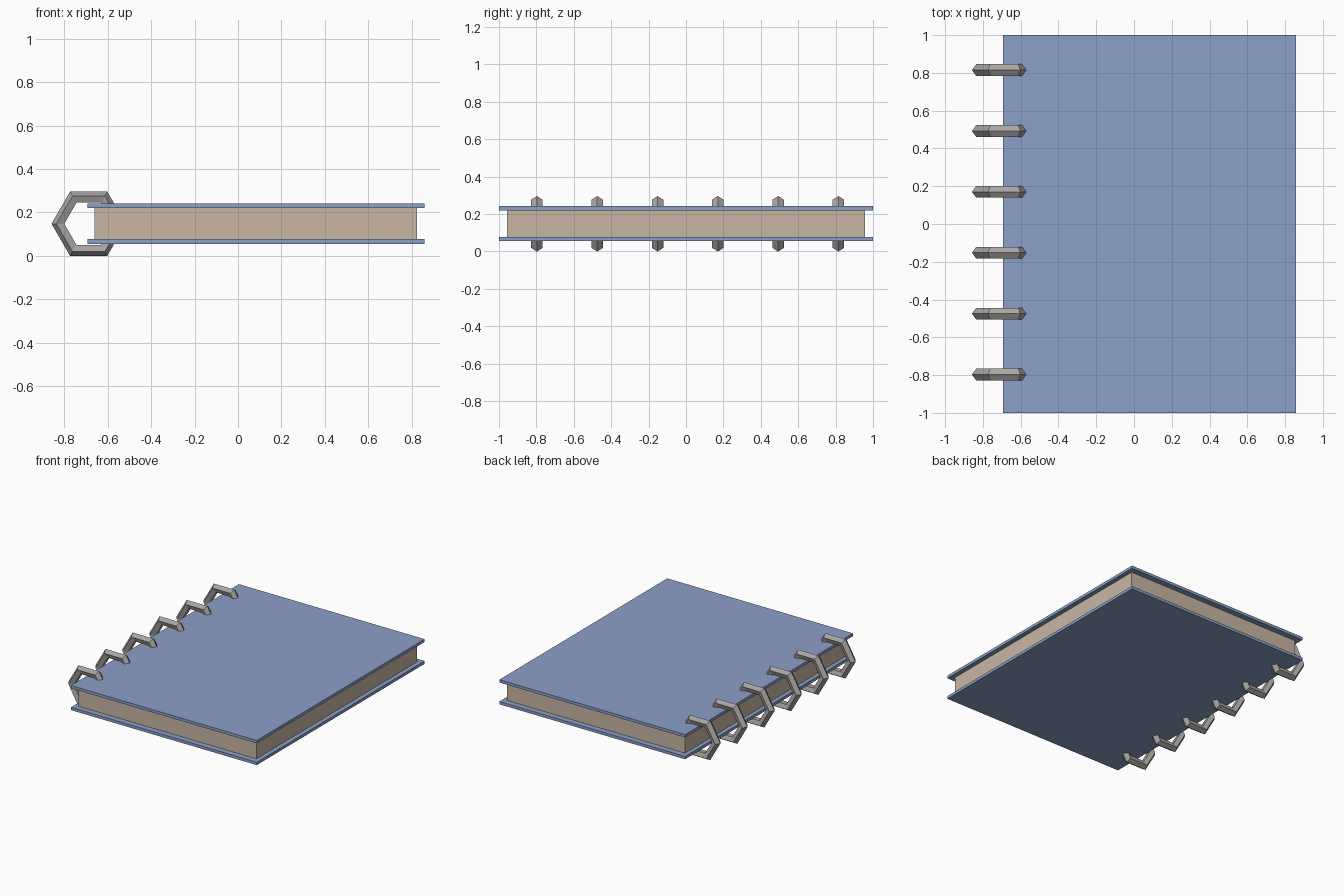
import bpy, math

if "Cube" in bpy.data.objects:
    bpy.data.objects.remove(bpy.data.objects["Cube"])


def material(name, rgb):
    m = bpy.data.materials.new(name)
    m.diffuse_color = (*rgb, 1)
    m.use_nodes = True
    m.node_tree.nodes["Principled BSDF"].inputs["Base Color"].default_value = m.diffuse_color
    return m


BLUE = material("cover blue", (0.26, 0.35, 0.57))
PAPER = material("paper tan", (0.59, 0.47, 0.37))
METAL = material("ring grey", (0.39, 0.38, 0.37))


def box(name, lo, hi, mat):
    bpy.ops.mesh.primitive_cube_add(size=1, location=[(a + b) / 2 for a, b in zip(lo, hi)])
    ob = bpy.context.object
    ob.name = name
    ob.scale = [b - a for a, b in zip(lo, hi)]
    bpy.ops.object.transform_apply(location=False, rotation=False, scale=True)
    ob.data.materials.append(mat)


# covers and page block
box("back_cover", (-0.693, -1, 0.056), (0.857, 1, 0.0775), BLUE)
box("front_cover", (-0.693, -1, 0.2205), (0.857, 1, 0.242), BLUE)
box("pages", (-0.661, -0.956, 0.0775), (0.823, 0.956, 0.2205), PAPER)

# low-poly binding rings: hexagonal loops with a five-sided section
R, r, N, M = 0.1385, 0.0325, 6, 5
verts, faces = [], []
for i in range(N):
    a = math.tau * i / N
    for j in range(M):
        b = math.tau * j / M
        d = R + r * math.cos(b)
        verts.append((d * math.cos(a), r * math.sin(b), d * math.sin(a)))
        i2, j2 = (i + 1) % N, (j + 1) % M
        faces.append((i * M + j, i * M + j2, i2 * M + j2, i2 * M + j))
ring = bpy.data.meshes.new("ring")
ring.from_pydata(verts, [], faces)
ring.materials.append(METAL)
for k in range(6):
    ob = bpy.data.objects.new(f"binding_ring_{k + 1}", ring)
    ob.location = (-0.687, -0.797 + 0.3224 * k, (R + r) * math.cos(math.pi / 6))
    bpy.context.collection.objects.link(ob)

# outward normals
import bmesh
bm = bmesh.new()
bm.from_mesh(ring)
bmesh.ops.recalc_face_normals(bm, faces=bm.faces)
bm.to_mesh(ring)
bm.free()
